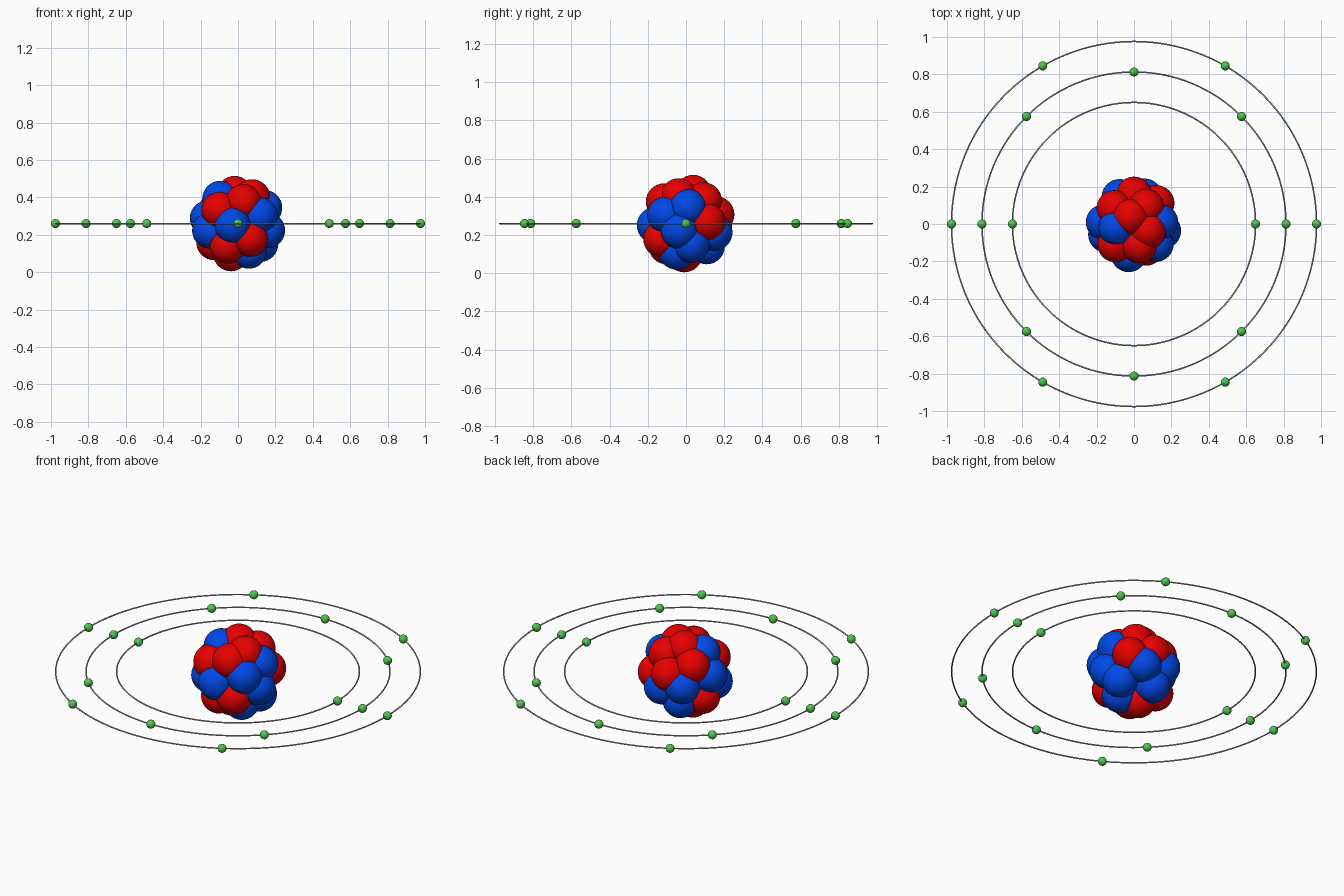
import bpy
from math import cos, sin, tau
from mathutils import Vector

cube = bpy.data.objects.get("Cube")
if cube:
    bpy.data.objects.remove(cube, do_unlink=True)

CENTRE = Vector((0, 0, 0.26))
NUCLEON_RADIUS = 0.096
SHELL_RADIUS = 0.164
ELECTRON_RADIUS = 0.024


def make_material(name, red, green, blue):
    material = bpy.data.materials.new(name)
    material.use_nodes = True
    colour = (red, green, blue, 1)
    material.diffuse_color = colour
    material.node_tree.nodes["Principled BSDF"].inputs["Base Color"].default_value = colour
    return material


RED = make_material("proton red", 0.86, 0, 0)
BLUE = make_material("neutron blue", 0, 0.07, 0.86)
GREEN = make_material("electron green", 0.08, 0.56, 0.08)
GREY = make_material("orbit grey", 0.45, 0.45, 0.45)


def finish(name, material):
    part = bpy.context.object
    part.name = name
    part.data.materials.append(material)
    bpy.ops.object.shade_smooth()


def ball(name, offset, radius, material, segments=32):
    bpy.ops.mesh.primitive_uv_sphere_add(segments=segments, ring_count=segments // 2,
                                         radius=radius, location=CENTRE + offset)
    finish(name, material)


# Outer nucleons, as directions from the centre
protons = [(-11, -12, 8), (3, -12, 12), (7, -14, -9), (-6, -11, -13),
           (-2, 4, 17), (8, -4, 15), (-14, 3, -11), (-4, -1, -17),
           (-11, 9, 10), (0, 17, 5), (7, 10, 13), (13, 12, 1)]
neutrons = [(-3, -17, -1), (-16, -6, -4), (13, -12, 5), (6, -5, -15),
            (-10, -2, 14), (15, 1, 9), (17, -4, -4), (13, 3, -12),
            (-17, 1, 3), (6, 16, -5), (-8, 15, -1), (-4, 11, -12)]

for name, places, material in (("proton", protons, RED), ("neutron", neutrons, BLUE)):
    for place in places:
        ball(name, Vector(place).normalized() * SHELL_RADIUS, NUCLEON_RADIUS, material)

# Inner nucleons fill the core at the corners of a cube
for x in (-1, 1):
    for y in (-1, 1):
        for z in (-1, 1):
            name, material = ("proton", RED) if x * y * z > 0 else ("neutron", BLUE)
            ball("inner_" + name, Vector((x, y, z)) * 0.04, NUCLEON_RADIUS, material)

# Orbits, each with its evenly spaced electrons
for label, radius, count in (("inner", 0.65, 2), ("middle", 0.813, 8), ("outer", 0.976, 6)):
    bpy.ops.mesh.primitive_torus_add(major_radius=radius, minor_radius=0.004,
                                     major_segments=128, minor_segments=8, location=CENTRE)
    finish(label + "_orbit", GREY)
    for step in range(count):
        angle = tau * step / count
        ball(label + "_electron", Vector((cos(angle), sin(angle), 0)) * radius,
             ELECTRON_RADIUS, GREEN, 24)
